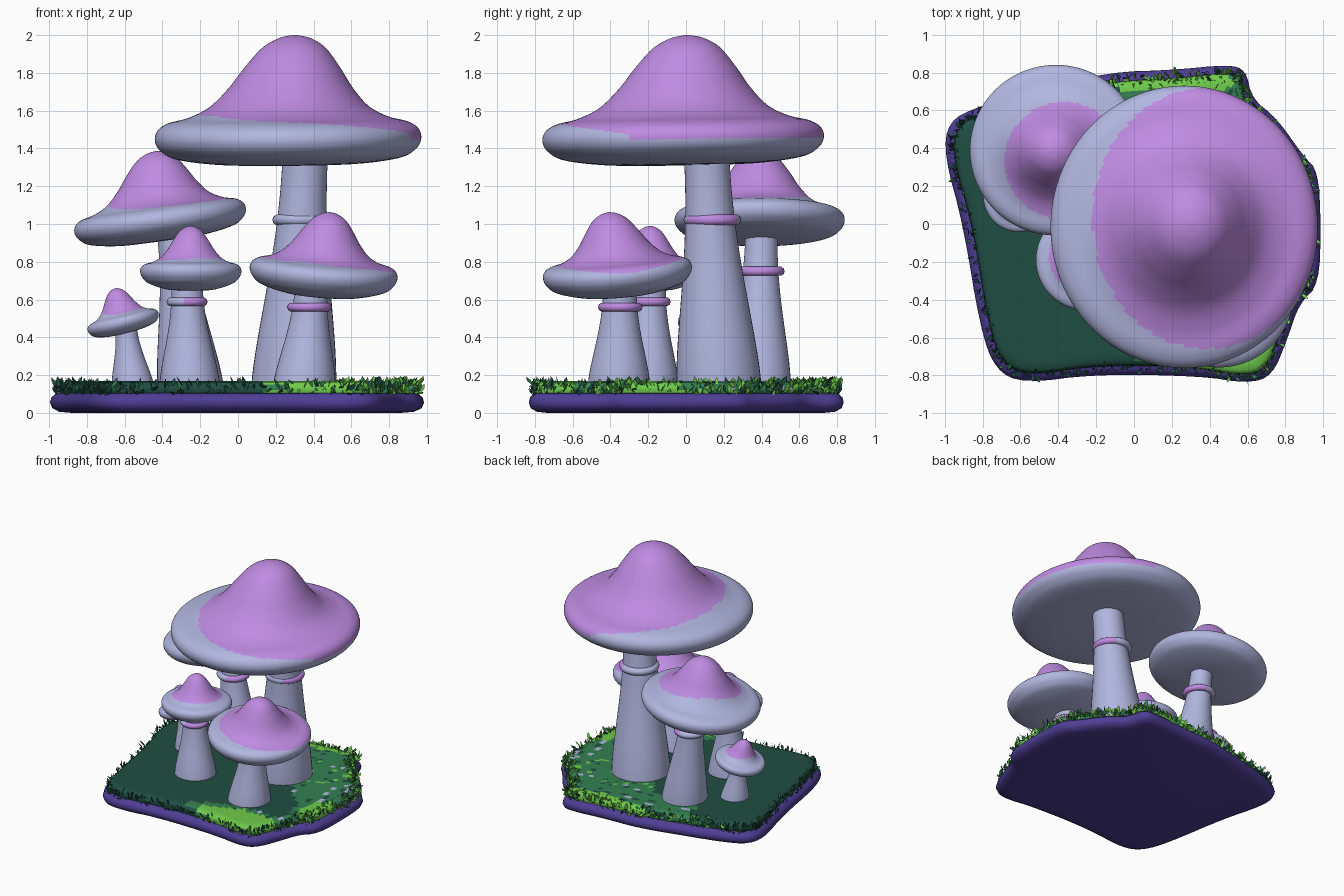
import bpy, bmesh, math, random
from mathutils import Vector, Matrix

random.seed(4)
cube = bpy.data.objects.get("Cube")
if cube:
    bpy.data.objects.remove(cube, do_unlink=True)


def material(name, r, g, b):
    m = bpy.data.materials.new(name)
    m.use_nodes = True
    m.diffuse_color = (r, g, b, 1)
    m.node_tree.nodes["Principled BSDF"].inputs["Base Color"].default_value = (r, g, b, 1)
    return m


LAVENDER = material("pale lavender", .44, .47, .74)
PINK = material("orchid pink", .52, .26, .76)
PURPLE = material("deep purple", .076, .048, .3)
DARK = material("dark green", .014, .075, .054)
MID = material("leaf green", .034, .22, .084)
BRIGHT = material("bright green", .16, .6, .07)


def finish(name, bm, mats, rule=None, smooth=True):
    """Turn a bmesh into an object; rule(face) picks the material slot."""
    if smooth:
        bmesh.ops.recalc_face_normals(bm, faces=bm.faces)
    bm.normal_update()
    for f in bm.faces:
        f.smooth = smooth
        if rule:
            f.material_index = rule(f)
    me = bpy.data.meshes.new(name)
    bm.to_mesh(me)
    bm.free()
    for m in mats:
        me.materials.append(m)
    bpy.context.collection.objects.link(bpy.data.objects.new(name, me))


def loft(name, rings, mats, rule=None):
    """Skin closed rings of equal length and cap both ends."""
    bm = bmesh.new()
    loops = [[bm.verts.new(p) for p in ring] for ring in rings]
    n = len(loops[0])
    for a, b in zip(loops, loops[1:]):
        for i in range(n):
            j = (i + 1) % n
            bm.faces.new((a[i], a[j], b[j], b[i]))
    bm.faces.new(loops[0][::-1])
    bm.faces.new(loops[-1])
    finish(name, bm, mats, rule)


def ellipse(rx, ry, z, n, cx=0, cy=0):
    return [Vector((cx + rx * math.cos(k * math.tau / n),
                    cy + ry * math.sin(k * math.tau / n), z)) for k in range(n)]


def spline(pts, steps):
    """Smooth open curve through the given points."""
    p = [Vector(q) for q in pts]
    p = [p[0]] + p + [p[-1]]
    out = []
    for a, b, c, d in zip(p, p[1:], p[2:], p[3:]):
        for s in range(steps):
            t = s / steps
            out.append(.5 * (2 * b + (c - a) * t + (2 * a - 5 * b + 4 * c - d) * t * t
                             + (3 * b - a - 3 * c + d) * t ** 3))
    return out + [p[-1]]


# Cap profile: radius and height as fractions, underside to peak
CAP = spline([(.02, .001), (.5, .008), (.83, .05), (.955, .115), (1, .195), (.98, .275), (.9, .33),
              (.75, .37), (.6, .45), (.47, .59), (.36, .75), (.24, .9), (.12, .975), (.01, 1)], 6)


def cap(name, x, y, z, rx, ry, h, tilt, spot, peak=(0, 0), rim=1):
    """Tilted cap; spot is the coloured top, peak its lean, a lower rim value fattens the edge."""
    pivot = Vector((x, y, z + .2 * h))
    rot = (Matrix.Rotation(math.radians(tilt[0]), 3, 'X')
           @ Matrix.Rotation(math.radians(tilt[1]), 3, 'Y'))
    rings = []
    for r, q in CAP:
        q = max(q, 0)
        lift = q ** (rim + (1 - rim) * q)
        lean = max(0, q - .35) / .65
        rings.append([pivot + rot @ p for p in ellipse(
            r * rx, r * ry, (lift - .2) * h, 144, peak[0] * lean, peak[1] * lean)])
    sx, sy, ex, ey = spot

    def rule(f):
        c = f.calc_center_median()
        inside = ((c.x - sx) / ex) ** 2 + ((c.y - sy) / ey) ** 2 < 1
        return int(inside and f.normal.z > -.1)
    loft(name, rings, [LAVENDER, PINK], rule)


def stem(name, base, top, r0, r1, z1):
    """Stem that swells into a bell-shaped foot."""
    z0, steps, rings = .14, 20, []
    for k in range(steps + 1):
        t = k / steps
        c = Vector(base).lerp(Vector(top), t)
        r = r1 + (r0 - r1) * (.5 + .5 * math.cos(math.pi * t ** .78))
        rings.append(ellipse(r, r, z0 + (z1 - z0) * t, 40, c.x, c.y))
    loft(name, rings, [LAVENDER])


def collar(name, x, y, z, r, thick, pink_from):
    """Ring round a stem, coloured where its face points past pink_from in x."""
    bm = bmesh.new()
    n, m = 40, 10
    v = [[bm.verts.new((x + (r + thick * math.cos(b)) * math.cos(a),
                        y + (r + thick * math.cos(b)) * math.sin(a), z + thick * math.sin(b)))
          for b in (j * math.tau / m for j in range(m))]
         for a in (i * math.tau / n for i in range(n))]
    for i in range(n):
        for j in range(m):
            i2, j2 = (i + 1) % n, (j + 1) % m
            bm.faces.new((v[i][j], v[i2][j], v[i2][j2], v[i][j2]))
    finish(name, bm, [LAVENDER, PINK],
           lambda f: int(f.calc_center_median().x - x > pink_from * r))


# Mushrooms
cap("large_cap", .265, -.015, 1.31, .705, .745, .69, (1, -.5), (.385, .03, .605, .69), (.04, .03))
stem("large_stem", (.295, .175), (.355, .11), .225, .12, 1.34)
collar("large_collar", .335, .14, 1.022, .124, .029, .5)

cap("back_cap", -.41, .39, .908, .458, .45, .478, (0, -8), (-.37, .335, .315, .31), (.025, 0), .9)
stem("back_stem", (-.25, .38), (-.345, .4), .175, .085, .96)
collar("back_collar", -.32, .395, .75, .102, .025, .1)

cap("front_cap", .45, -.36, .612, .392, .395, .455, (4.5, 4.5), (.49, -.35, .35, .325), (.01, -.02), .74)
stem("front_stem", (.35, -.355), (.39, -.35), .165, .088, .67)
collar("front_collar", .378, -.348, .56, .094, .024, -2)

cap("middle_cap", -.25, -.19, .642, .268, .268, .348, (0, 0), (-.26, -.17, .19, .19), rim=.68)
stem("middle_stem", (-.255, -.2), (-.27, -.19), .16, .083, .68)
collar("middle_collar", -.27, -.19, .588, .086, .023, -.2)

cap("small_cap", -.605, .15, .42, .193, .193, .245, (0, -14), (-.61, .14, .11, .12), rim=.85)
stem("small_stem", (-.555, .15), (-.595, .15), .112, .058, .46)

# Island outline, rounded by corner cutting
outline = [Vector(p) for p in (
    (-1, .36), (-.98, .54), (-.82, .62), (-.5, .71), (-.12, .8), (.2, .81), (.5, .84), (.59, .81),
    (.62, .66), (.75, .56), (.89, .36), (.97, .28), (.985, 0), (.975, -.32), (.87, -.42),
    (.81, -.6), (.73, -.8), (.6, -.84), (.35, -.8), (-.2, -.79), (-.58, -.84), (-.73, -.77),
    (-.81, -.55), (-.9, 0))]
for _ in range(2):
    outline = [a.lerp(b, t) for a, b in zip(outline, outline[1:] + outline[:1])
               for t in (.25, .75)]


def inset(d, z):
    return [(p * (1 - d / p.length)).to_3d() + Vector((0, 0, z)) for p in outline]


loft("island_base", [inset(d, z) for d, z in (
    (.12, 0), (.05, .006), (.01, .025), (-.003, .055), (.005, .082), (.03, .102), (.08, .11))],
    [PURPLE])


# Turf: dark front left, lighter at the back and right, with patches
def turf_rule(f):
    c = f.calc_center_median()
    wobble = .12 * math.sin(9 * c.x + 2) * math.cos(8 * c.y) + random.uniform(-.03, .03)
    front = math.hypot((c.x - .52) / .36, (c.y + .68) / .13) + wobble
    right = math.hypot((c.x - .9) / .12, (c.y + .25) / .18) + wobble
    back = math.hypot((c.x - .15) / .4, (c.y - .75) / .06) + wobble
    if min(front, right, back) < 1:
        return 2
    if min(front, right) < 1.35 or c.x * .6 + c.y + wobble > .3 or c.x + wobble > .68:
        roll = random.random()
        return 3 if roll < .04 else 2 if roll < .08 else 0 if roll < .17 else 1
    return 0


turf_rings = [inset(d, z) for d, z in ((.06, .09), (.045, .12), (.05, .15), (.07, .163))]
edge = inset(.07, 0)
turf_rings += [[Vector((p.x * s, p.y * s, .168)) for p in edge]
               for s in (1 - k / 24 for k in range(1, 24))]
loft("turf", turf_rings, [DARK, MID, BRIGHT, LAVENDER], turf_rule)

# Grass blades round the rim, lush and leafy at the back and right
bm = bmesh.new()
for k, p in enumerate(outline):
    q = outline[(k + 1) % len(outline)]
    lush = (p.x > .6 and p.y > -.45) or p.y > .6
    corner = p.x > .2 and not lush
    for _ in range(24 if lush else 9):
        s = p.lerp(q, random.random())
        out = s.normalized().to_3d()
        depth = random.uniform(.02, .11 if lush else .055)
        root = (s - s.normalized() * depth).to_3d()
        root.z = random.uniform(.09, .15)
        a = random.uniform(0, math.tau)
        side = Vector((math.cos(a), math.sin(a), random.uniform(-.4, .4)))
        side *= random.uniform(.006, .02 if lush else .013)
        tip = root + out * random.uniform(-.02, .02)
        tip += Vector((random.uniform(-.025, .025), random.uniform(-.025, .025), 0))
        tip.z = min(root.z + random.uniform(.01, .055), .195)
        mid = root.lerp(tip, .55)
        f = bm.faces.new([bm.verts.new(v) for v in (root - side * .5, root + side * .5,
                                                    mid + side, tip, mid - side)])
        f.material_index = random.choice((0, 1, 2, 2, 2) if lush
                                         else (0, 1, 2) if corner else (0, 0, 0, 0, 0, 1))
finish("grass_blades", bm, [DARK, MID, BRIGHT], smooth=False)

# Keep the crisp edges of turf, base and stems
for ob in bpy.context.collection.objects:
    if ob.name in ("island_base", "turf") or "_stem" in ob.name:
        bpy.context.view_layer.objects.active = ob
        bpy.ops.object.select_all(action='DESELECT')
        ob.select_set(True)
        bpy.ops.object.shade_smooth_by_angle(angle=math.radians(50))
